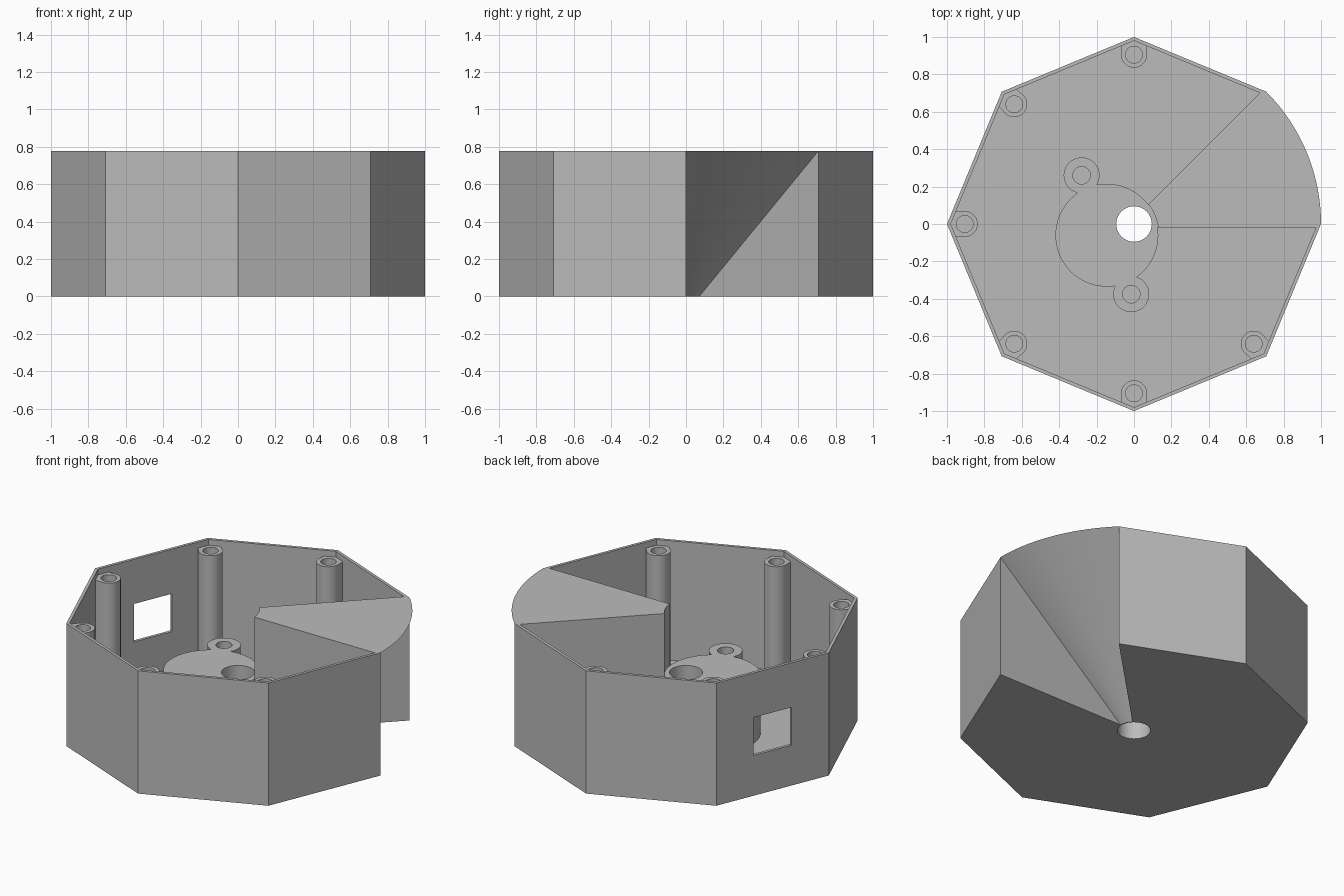
import bpy, bmesh, math
from math import sin, cos, radians

if "Cube" in bpy.data.objects:
    bpy.data.objects.remove(bpy.data.objects["Cube"])

H, FLOOR, MOUNT, POST = 0.777, 0.02, 0.385, 0.74
grey = bpy.data.materials.new("grey_plastic")
grey.diffuse_color = (0.5, 0.5, 0.5, 1)
grey.use_nodes = True
grey.node_tree.nodes["Principled BSDF"].inputs["Base Color"].default_value = grey.diffuse_color


def polar(r, deg):
    return (r * cos(radians(deg)), r * sin(radians(deg)))


def finish(name, bm):
    bmesh.ops.recalc_face_normals(bm, faces=bm.faces)
    me = bpy.data.meshes.new(name)
    bm.to_mesh(me)
    bm.free()
    me.materials.append(grey)
    ob = bpy.data.objects.new(name, me)
    bpy.context.collection.objects.link(ob)
    return ob


def prism(name, pts, z0, z1):
    bm = bmesh.new()
    lo = [bm.verts.new((x, y, z0)) for x, y in pts]
    hi = [bm.verts.new((x, y, z1)) for x, y in pts]
    n = len(pts)
    bm.faces.new(lo[::-1])
    bm.faces.new(hi)
    for i in range(n):
        j = (i + 1) % n
        bm.faces.new((lo[i], lo[j], hi[j], hi[i]))
    return finish(name, bm)


def cylinder(name, c, r, z0, z1, n=48):
    pts = [(c[0] + r * cos(2 * math.pi * i / n), c[1] + r * sin(2 * math.pi * i / n)) for i in range(n)]
    return prism(name, pts, z0, z1)


def combine(target, tool, op):
    tool.hide_render = True
    m = target.modifiers.new("cut", 'BOOLEAN')
    m.operation, m.object, m.solver = op, tool, 'EXACT'
    bpy.context.view_layer.objects.active = target
    bpy.ops.object.modifier_apply(modifier=m.name)
    bpy.data.objects.remove(tool)


def cut(tool):
    combine(housing, tool, 'DIFFERENCE')


def add(tool):
    combine(housing, tool, 'UNION')


# Octagonal block, left oversized where the cone will trim it
outline = [polar(1, a) for a in range(90, 316, 45)]
outline += [(1.041, 0.1), (1.1, 0.456), (0.807, 0.666)]
housing = prism("housing", outline, 0, H)

# Hollow interior, leaving the solid sector standing
cavity = [polar(0.98, a) for a in range(90, 316, 45)]
cavity += [(0.972, -0.02), (-0.048, -0.02), (0.673, 0.701)]
cut(prism("cavity", cavity, FLOOR, 1))

# Motor mount: disc with two screw ears
disc, ears = (-0.145, -0.06), [(-0.28, 0.26), (-0.015, -0.375)]
add(cylinder("motor_disc", disc, 0.275, 0.01, MOUNT + 0.02, 64))
for e in ears:
    add(cylinder("ear", e, 0.096, 0.01, MOUNT + 0.02))
cut(cylinder("motor_clearance", disc, 0.278, MOUNT, 1, 64))
for e in ears:
    cut(cylinder("ear_trim", e, 0.1, MOUNT, 1))
    cut(cylinder("ear_hole", e, 0.047, 0.08, 1, 32))

# Screw posts in the six free corners
for a in range(90, 316, 45):
    shape = [(0.905 + 0.069 * cos(t), 0.069 * sin(t))
             for t in (radians(90 + 180 * i / 20) for i in range(21))]
    shape += [(0.953, -0.066), (0.985, 0), (0.953, 0.066)]
    ca, sa = cos(radians(a)), sin(radians(a))
    add(prism("post", [(x * ca - y * sa, x * sa + y * ca) for x, y in shape], 0.01, POST))
    cut(cylinder("post_hole", polar(0.905, a), 0.045, 0.35, 1, 32))

# Conical recess under the sector
bm = bmesh.new()
cone_r = lambda z: 0.1 + 0.9 * z / H
profile = [(cone_r(-0.05), -0.05), (1.4, -0.05), (1.4, 0.87), (cone_r(0.87), 0.87)]
rings = []
for i in range(25):
    a = 45 * i / 24
    rings.append([bm.verts.new((*polar(r, a), z)) for r, z in profile])
for p, q in zip(rings, rings[1:]):
    for k in range(4):
        m = (k + 1) % 4
        bm.faces.new((p[k], p[m], q[m], q[k]))
bm.faces.new(rings[0])
bm.faces.new(rings[-1])
cut(finish("cone_recess", bm))

# Shaft hole through the mount and floor
cut(cylinder("shaft_hole", (0, 0), 0.095, -0.1, 1))

# Rectangular window in the rear left wall
ca, sa = polar(1, 157.5)
corners = [(0.8, -0.129), (1.05, -0.129), (1.05, 0.129), (0.8, 0.129)]
cut(prism("window", [(x * ca - y * sa, x * sa + y * ca) for x, y in corners], 0.255, 0.495))

# Smooth the round walls, keep edges sharp
bpy.ops.object.select_all(action='DESELECT')
housing.select_set(True)
bpy.context.view_layer.objects.active = housing
bpy.ops.object.shade_smooth_by_angle(angle=radians(30))
